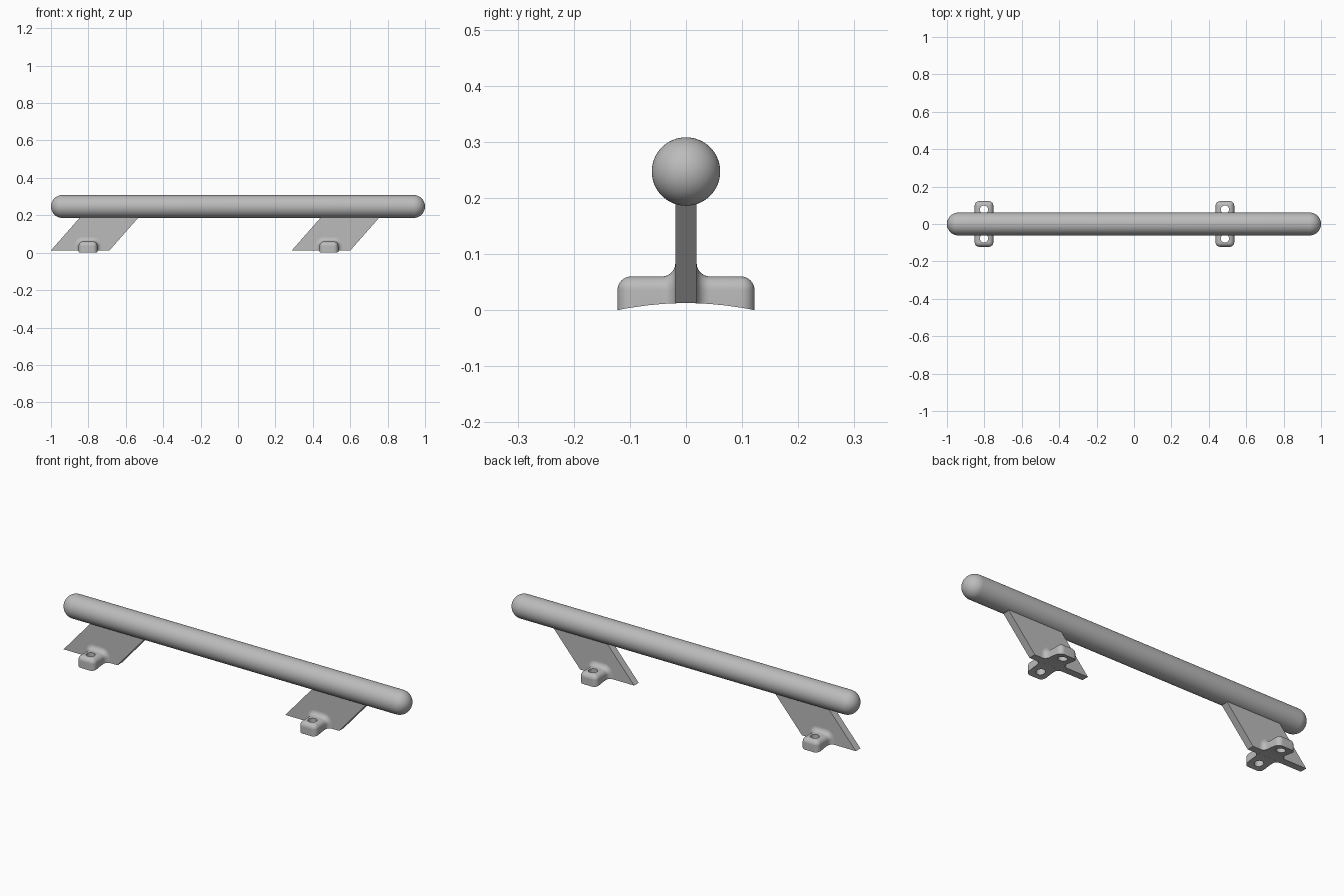
import bpy
import bmesh
from math import sin, cos, pi, sqrt, radians

cube = bpy.data.objects.get("Cube")
if cube:
    bpy.data.objects.remove(cube, do_unlink=True)

metal = bpy.data.materials.new("satin grey metal")
metal.use_nodes = True
grey = (0.5, 0.5, 0.5, 1.0)
metal.diffuse_color = grey
metal.node_tree.nodes["Principled BSDF"].inputs["Base Color"].default_value = grey

BAR_R, BAR_Z = 0.061, 0.247
STRUT_HALF, STRUT_LEN = 0.019, 0.313
FOOT_W, FOOT_END, FOOT_TOP = 0.05, 0.122, 0.06
ROUND = 0.024
ARCH = 0.0125


def loft(name, rings):
    """Skin a row of matching closed rings and cap both ends."""
    bm = bmesh.new()
    rows = [[bm.verts.new(p) for p in ring] for ring in rings]
    n = len(rows[0])
    for a, b in zip(rows, rows[1:]):
        for i in range(n):
            j = (i + 1) % n
            bm.faces.new((a[i], a[j], b[j], b[i]))
    bm.faces.new(rows[0])
    bm.faces.new(rows[-1])
    bmesh.ops.recalc_face_normals(bm, faces=bm.faces)
    mesh = bpy.data.meshes.new(name)
    bm.to_mesh(mesh)
    bm.free()
    obj = bpy.data.objects.new(name, mesh)
    bpy.context.collection.objects.link(obj)
    mesh.materials.append(metal)
    return obj


def activate(obj):
    bpy.ops.object.select_all(action="DESELECT")
    obj.select_set(True)
    bpy.context.view_layer.objects.active = obj


def smooth(obj):
    activate(obj)
    bpy.ops.object.shade_smooth_by_angle(angle=radians(35))


def disc(x, r, sides=64):
    return [(x, r * cos(2 * pi * i / sides), BAR_Z + r * sin(2 * pi * i / sides))
            for i in range(sides)]


# Round handle bar with domed ends
steps = 14
angles = [pi / 2 * i / steps for i in range(steps + 1)]
cap = [(1 - BAR_R + BAR_R * cos(a), max(BAR_R * sin(a), 0.001)) for a in angles]
profile = [(-x, r) for x, r in cap] + cap[::-1]
smooth(loft("handle_bar", [disc(x, r) for x, r in profile]))


def underside(y):
    return ARCH * (1 - (y / FOOT_END) ** 2)


def foot_section(cx, side, y, grow):
    """Arched-top slice of a foot, grown or shrunk by the edge rounding."""
    w, top = FOOT_W + grow, FOOT_TOP + grow
    r = max(ROUND + grow, 0.0005)
    pts = [(cx + w, side * y, underside(y))]
    for sx, start in ((1, 0), (-1, pi / 2)):
        for i in range(9):
            a = start + pi / 2 * i / 8
            pts.append((cx + sx * (w - r) + r * cos(a), side * y, top - r + r * sin(a)))
    pts.append((cx - w, side * y, underside(y)))
    return pts


def make_foot(name, cx, side):
    slices = [(STRUT_HALF - 0.004, ROUND)]
    # Concave fillet against the strut
    for i in range(11):
        t = ROUND * (1 - cos(pi / 2 * i / 10))
        slices.append((STRUT_HALF + t, ROUND - sqrt(max(0, ROUND**2 - (ROUND - t)**2))))
    slices.append((0.07, 0))
    # Convex rounding at the outer end
    for i in range(11):
        a = pi / 2 * i / 10
        slices.append((FOOT_END - ROUND + ROUND * sin(a), ROUND * (cos(a) - 1)))
    foot = loft(name, [foot_section(cx, side, y, g) for y, g in slices])

    # Screw hole
    bpy.ops.mesh.primitive_cylinder_add(vertices=32, radius=0.022, depth=0.3,
                                        location=(cx, side * 0.077, 0.03))
    cutter = bpy.context.object
    cutter.name = "hole_cutter"
    cutter.hide_render = True
    cutter.data.materials.append(metal)
    activate(foot)
    mod = foot.modifiers.new("screw_hole", "BOOLEAN")
    mod.operation, mod.solver, mod.object = "DIFFERENCE", "EXACT", cutter
    bpy.ops.object.modifier_apply(modifier=mod.name)
    bpy.data.objects.remove(cutter, do_unlink=True)
    smooth(foot)


# Two leaning struts, each with a pair of screw feet
for label, x0 in (("right", -1.0), ("left", 0.288)):
    low, high, lean = ARCH, 0.225, 0.88
    shift = (high - low) * lean
    outline = [(x0, low), (x0 + STRUT_LEN, low),
               (x0 + STRUT_LEN + shift, high), (x0 + shift, high)]
    loft(label + "_strut", [[(x, y, z) for x, z in outline]
                            for y in (-STRUT_HALF, STRUT_HALF)])
    for face, side in (("front", -1), ("back", 1)):
        make_foot(f"{label}_{face}_foot", x0 + 0.198, side)
